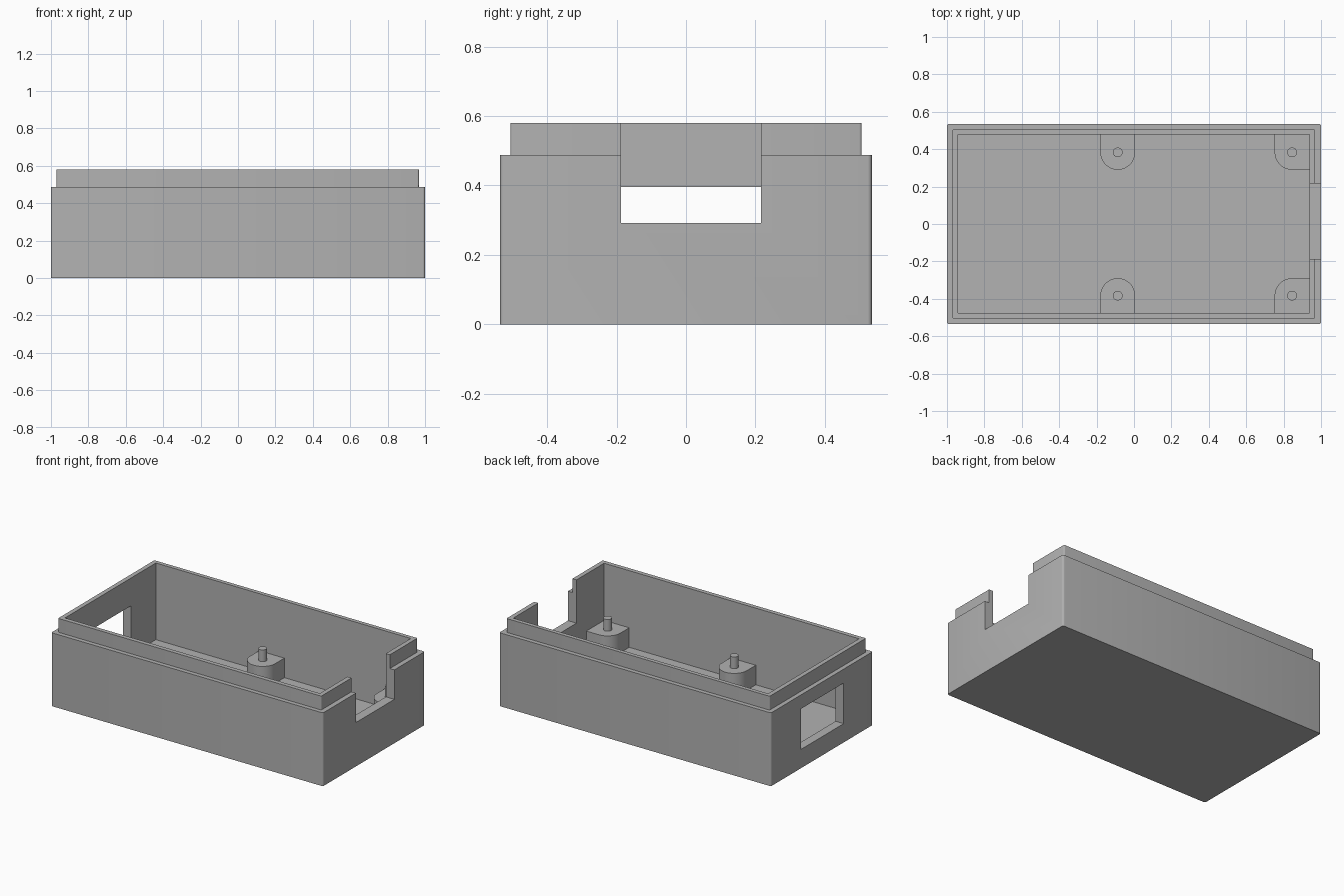
import bpy
import bmesh
from math import cos, sin, pi

cube = bpy.data.objects.get("Cube")
if cube:
    bpy.data.objects.remove(cube, do_unlink=True)

grey = bpy.data.materials.new("plain grey")
grey.use_nodes = True
colour = (0.445, 0.445, 0.445, 1.0)
grey.diffuse_color = colour
grey.node_tree.nodes["Principled BSDF"].inputs["Base Color"].default_value = colour


def prism(name, outline, z0, z1):
    """Extrude a flat outline from z0 up to z1."""
    bm = bmesh.new()
    face = bm.faces.new([bm.verts.new((x, y, z0)) for x, y in outline])
    up = bmesh.ops.extrude_face_region(bm, geom=[face])
    verts = [g for g in up["geom"] if isinstance(g, bmesh.types.BMVert)]
    bmesh.ops.translate(bm, verts=verts, vec=(0, 0, z1 - z0))
    bmesh.ops.recalc_face_normals(bm, faces=bm.faces[:])
    mesh = bpy.data.meshes.new(name)
    bm.to_mesh(mesh)
    bm.free()
    mesh.materials.append(grey)
    obj = bpy.data.objects.new(name, mesh)
    bpy.context.collection.objects.link(obj)
    return obj


def arc(cx, cy, r, a0, a1, steps):
    return [(cx + r * cos(a0 + (a1 - a0) * i / steps),
             cy + r * sin(a0 + (a1 - a0) * i / steps)) for i in range(steps + 1)]


def rect(x0, x1, y0, y1, r=0.0):
    """Rectangle outline, with rounded corners when r is given."""
    corners = [(x1 - r, y1 - r), (x0 + r, y1 - r), (x0 + r, y0 + r), (x1 - r, y0 + r)]
    if r == 0:
        return corners
    pts = []
    for i, (cx, cy) in enumerate(corners):
        pts += arc(cx, cy, r, i * pi / 2, (i + 1) * pi / 2, 4)
    return pts


def combine(target, other, operation):
    """Apply a boolean and remove the helper."""
    mod = target.modifiers.new("boolean", 'BOOLEAN')
    mod.operation = operation
    mod.solver = 'EXACT'
    mod.object = other
    bpy.context.view_layer.update()
    deps = bpy.context.evaluated_depsgraph_get()
    mesh = bpy.data.meshes.new_from_object(target.evaluated_get(deps))
    target.modifiers.clear()
    target.data = mesh
    bpy.data.objects.remove(other, do_unlink=True)


def smooth(obj):
    bpy.ops.object.select_all(action='DESELECT')
    obj.select_set(True)
    bpy.context.view_layer.objects.active = obj
    bpy.ops.object.shade_smooth_by_angle()


# Case: outer box with a stepped rim, hollowed out
FLOOR = 0.07
case = prism("case", rect(-1, 1, -0.535, 0.535, 0.012), 0, 0.488)
combine(case, prism("rim", rect(-0.97, 0.967, -0.506, 0.506, 0.008), 0.3, 0.58), 'UNION')
combine(case, prism("cavity", rect(-0.94, 0.937, -0.477, 0.479), FLOOR, 0.8), 'DIFFERENCE')

# Open notch in one end, rectangular window in the other
combine(case, prism("notch", rect(0.85, 1.1, -0.187, 0.216), 0.292, 0.8), 'DIFFERENCE')
combine(case, prism("window", rect(-1.1, -0.85, -0.23, 0.218), 0.125, 0.395), 'DIFFERENCE')
smooth(case)

# Screw bosses with locating pins, mirrored front and back
R = 0.093
for side, s in (("front", -1), ("back", 1)):
    for place, cx in (("middle", -0.087), ("corner", 0.845)):
        cy = 0.383
        if place == "middle":
            outline = arc(cx, cy, R, pi, 2 * pi, 24) + [(cx + R, 0.49), (cx - R, 0.49)]
        else:
            outline = arc(cx, cy, R, pi, 1.5 * pi, 12)
            outline += [(0.95, cy - R), (0.95, 0.49), (cx - R, 0.49)]
        outline = [(x, s * y) for x, y in outline]
        smooth(prism(f"{side}_{place}_boss", outline, FLOOR - 0.02, 0.2))
        pin = arc(cx, s * cy, 0.026, 0, 2 * pi, 24)[:-1]
        smooth(prism(f"{side}_{place}_pin", pin, 0.18, 0.278))
